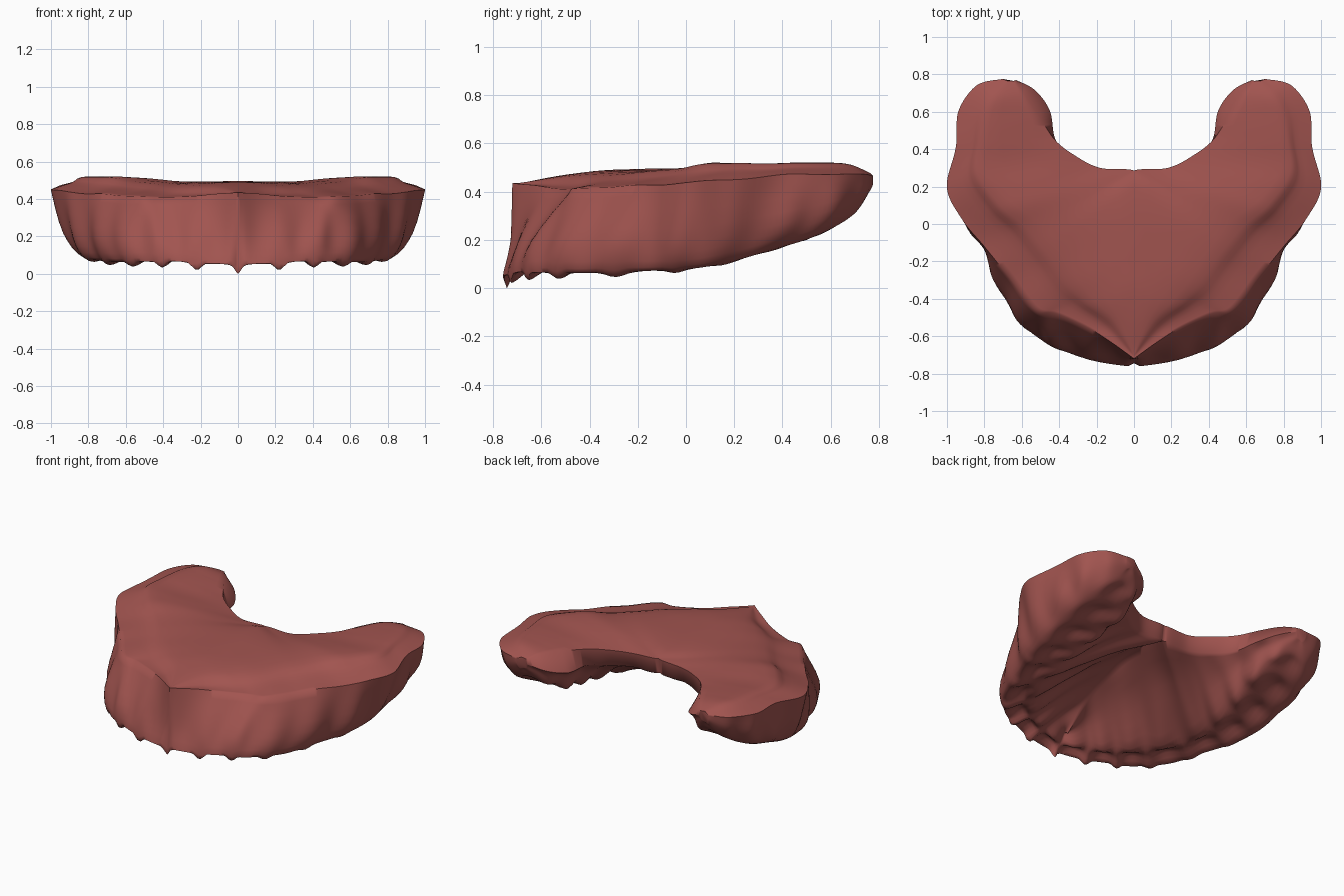
import bpy, bmesh, math
from mathutils import Vector, noise

cube = bpy.data.objects.get("Cube")
if cube:
    bpy.data.objects.remove(cube, do_unlink=True)

STEPS = 10       # loft stations between two guide points
BACK_EDGE = 5    # guide index where the midline reaches the open back edge

# Guide lines for the left half, each running from the front midline to the arm tip
rim = [(0, -.72, .45), (.2, -.58, .43), (.41, -.48, .42), (.53, -.46, .42),
       (.66, -.29, .43), (.8, -.12, .44), (.92, .03, .45), (1, .2, .46),
       (.95, .42, .48), (.94, .6, .48), (.84, .74, .48), (.7, .775, .475)]
shoulder = [(0, -.7, .45), (.1, -.52, .47), (.22, -.4, .48), (.32, -.27, .49),
            (.42, -.11, .5), (.52, .02, .51), (.66, .12, .53), (.78, .28, .53),
            (.78, .44, .53), (.76, .58, .53), (.72, .68, .52), (.67, .765, .485)]
inner_edge = [(0, -.69, .45), (0, -.5, .48), (0, -.25, .5), (0, 0, .505),
              (0, .2, .495), (0, .285, .47), (.18, .3, .47), (.32, .37, .475),
              (.43, .455, .485), (.51, .58, .5), (.58, .69, .5), (.635, .765, .48)]
wall = [(0, -.735, .21), (.2, -.69, .2), (.38, -.645, .2), (.54, -.57, .2),
        (.69, -.41, .2), (.79, -.18, .2), (.88, 0, .2), (.93, .19, .23),
        (.93, .4, .28), (.91, .58, .33), (.83, .72, .39), (.7, .775, .44)]
outer_lip = [(0, -.765, .06), (.2, -.735, .07), (.37, -.68, .075), (.52, -.6, .075),
             (.65, -.44, .075), (.74, -.2, .08), (.81, 0, .09), (.845, .18, .12),
             (.85, .36, .17), (.83, .54, .23), (.77, .69, .31), (.69, .76, .41)]
inner_lip = [(0, -.68, .08), (.15, -.63, .09), (.27, -.56, .09), (.38, -.46, .1),
             (.48, -.32, .1), (.55, -.12, .1), (.58, .05, .12), (.57, .22, .15),
             (.55, .38, .19), (.54, .56, .25), (.58, .69, .33), (.65, .76, .42)]
palate = [(0, -.62, .12), (0, -.5, .22), (0, -.34, .33), (0, -.12, .41),
          (0, .12, .42), (0, .27, .37), (.18, .285, .37), (.31, .35, .37),
          (.42, .45, .38), (.45, .61, .38), (.53, .715, .41), (.63, .77, .45)]


def spline(points, u):
    """Point on a smooth curve through the guide points."""
    last = len(points) - 1
    i = min(int(u), last - 1)
    t = u - i
    a, b, c, d = (Vector(points[min(max(k, 0), last)]) for k in range(i - 1, i + 3))
    return b + (c - a) * t / 2 + (a - b * 2.5 + c * 2 - d / 2) * t ** 2 \
        + ((b - c) * 1.5 + (d - a) / 2) * t ** 3


def smooth_path(points, steps):
    count = (len(points) - 1) * steps
    return [spline(points, k / steps) for k in range(count + 1)]


def section(u):
    """Cross-section of the gum: top sheet, outer wall, socket ridge, palate."""
    r, s, e, w, o, n, p = (spline(g, u) for g in
                           (rim, shoulder, inner_edge, wall, outer_lip,
                            inner_lip, palate))
    if u <= BACK_EDGE:
        e.x = p.x = 0
    fade = min(1, max(0, (len(rim) - 1 - u) / 2))
    tooth = math.cos(u * math.tau / 1.15)
    # shallow valley between the plate and the rim
    valley = s.lerp(r, .5)
    valley.z -= .015 * min(1, u) * max(0, 1 - u / 8)
    # root bulges on the wall, gum points and sockets on the ridge
    out = Vector((w.x, w.y - .1, 0)).normalized()
    w += out * .012 * tooth * fade
    o.z -= .04 * max(0, tooth) ** 2 * max(0, 1 - u / 7)
    n.z += .015 * tooth * fade
    socket = (o + n) / 2
    socket.z += (.015 - .022 * tooth) * fade
    # cleft on the front midline
    w.y += .02 * math.exp(-(u / .2) ** 2)
    o.y += .02 * math.exp(-(u / .15) ** 2)
    # domed palate
    vault = n.lerp(p, .5)
    vault.z += .03 * fade
    top = smooth_path([e, s, valley, r], 4)
    below = smooth_path([r, w, o, socket, n, vault, p], 4)
    return top + below[1:]


def roughen(p):
    """Slight hand-modelled unevenness."""
    q = p * 5
    p.z += .008 * noise.noise(q)
    if p.x > .001:
        p.x += .008 * noise.noise(q + Vector((7, 3, 1))) * min(1, p.x * 5)
    else:
        p.x = 0
    return p


# Loft the left half
bm = bmesh.new()
stations = (len(rim) - 1) * STEPS
rows = [[bm.verts.new(roughen(p)) for p in section(k / STEPS)]
        for k in range(stations + 1)]
for k in range(stations):
    a, b = rows[k], rows[k + 1]
    for j in range(len(a) - 1):
        bm.faces.new((a[j], a[j + 1], b[j + 1], b[j]))
    if k >= BACK_EDGE * STEPS:
        bm.faces.new((a[-1], a[0], b[0], b[-1]))
bm.faces.new(rows[-1])

# Mirror to the right half and weld the midline
bmesh.ops.mirror(bm, geom=bm.verts[:] + bm.edges[:] + bm.faces[:],
                 axis='X', merge_dist=.0005)
bmesh.ops.remove_doubles(bm, verts=bm.verts, dist=.0005)
bmesh.ops.dissolve_degenerate(bm, edges=bm.edges, dist=.0003)
bmesh.ops.recalc_face_normals(bm, faces=bm.faces)

# Stand the part on the ground
low = min(v.co.z for v in bm.verts)
bmesh.ops.translate(bm, verts=bm.verts, vec=(0, 0, -low))
mesh = bpy.data.meshes.new("upper_gum")
bm.to_mesh(mesh)
bm.free()

gum = bpy.data.objects.new("upper_gum", mesh)
bpy.context.collection.objects.link(gum)

# Gum colour
mat = bpy.data.materials.new("gum_red")
mat.use_nodes = True
colour = (.36, .09, .08, 1)
mat.diffuse_color = colour
mat.node_tree.nodes["Principled BSDF"].inputs["Base Color"].default_value = colour
mesh.materials.append(mat)

bpy.context.view_layer.objects.active = gum
gum.select_set(True)
bpy.ops.object.shade_smooth_by_angle(angle=math.radians(60))
